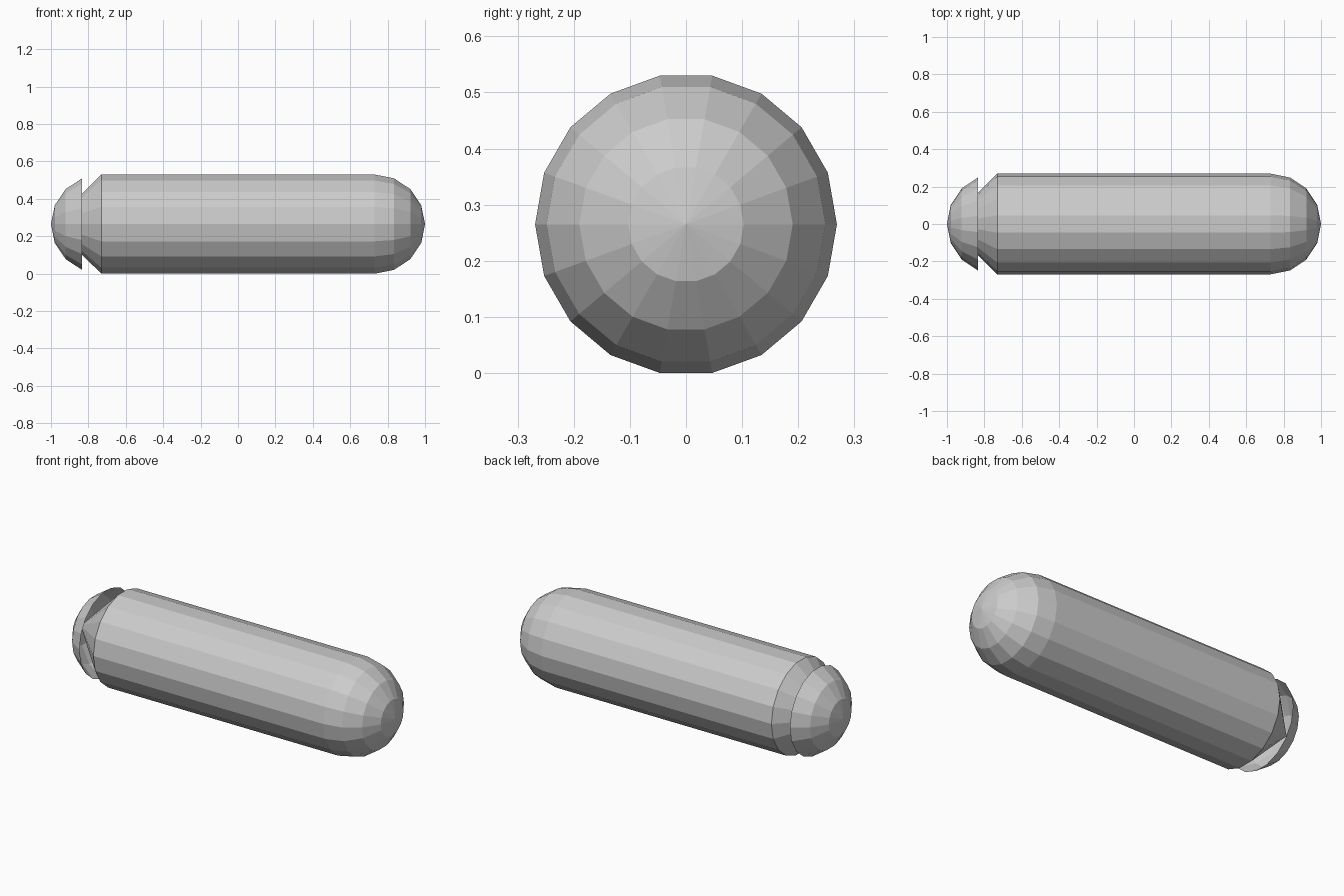
import bpy, bmesh
from math import sin, cos, pi

if "Cube" in bpy.data.objects:
    bpy.data.objects.remove(bpy.data.objects["Cube"])

R = 0.269          # capsule radius
X0 = 1.0 - R       # start of the rounded ends
SIDES = 18
ZC = R * sin(pi * 80 / 180)   # flat facet rests on the ground


def lathe(name, profile):
    """Spin an (x, radius) profile round the x axis; zero radius makes a pole."""
    bm = bmesh.new()
    rings = []
    for x, r in profile:
        n = 1 if r == 0 else SIDES
        rings.append([bm.verts.new((x, r * cos(2 * pi * i / SIDES),
                                    ZC + r * sin(2 * pi * i / SIDES)))
                      for i in range(n)])
    for a, b in zip(rings, rings[1:]):
        for i in range(SIDES):
            j = (i + 1) % SIDES
            quad = [a[i % len(a)], a[j % len(a)], b[j % len(b)], b[i % len(b)]]
            bm.faces.new(list(dict.fromkeys(quad)))
    bmesh.ops.reverse_faces(bm, faces=bm.faces[:])
    bmesh.ops.recalc_face_normals(bm, faces=bm.faces[:])
    mesh = bpy.data.meshes.new(name)
    bm.to_mesh(mesh)
    bm.free()
    obj = bpy.data.objects.new(name, mesh)
    bpy.context.collection.objects.link(obj)
    return obj


# Quarter-round end, from pole to full radius in four steps
dome = [(X0 + R * cos(k * pi / 8), R * sin(k * pi / 8) if k else 0) for k in range(5)]

# Body: rounded right end, straight barrel, cone running to the left tip
lathe("capsule_body", dome + [(-X0, R), (-1.0, 0)])

# Open hollow cap over the cone
lathe("end_cap", [(-x, r) for x, r in dome[:4]])
